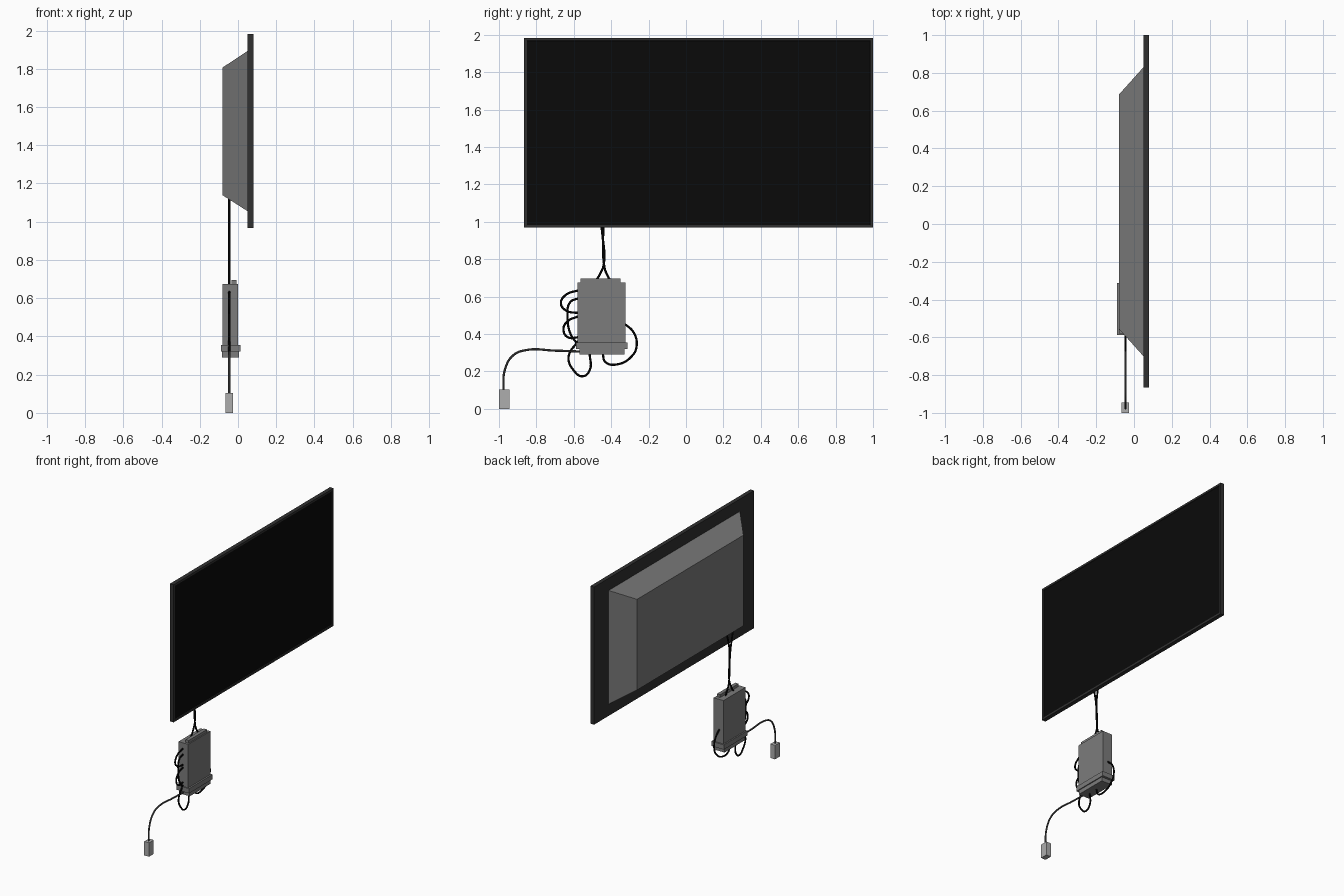
import bpy, bmesh
from mathutils import Vector

if "Cube" in bpy.data.objects:
    bpy.data.objects.remove(bpy.data.objects["Cube"])


def material(name, rgb):
    m = bpy.data.materials.new(name)
    m.diffuse_color = (*rgb, 1)
    m.use_nodes = True
    m.node_tree.nodes["Principled BSDF"].inputs["Base Color"].default_value = m.diffuse_color
    return m


FRAME = material("frame_dark", (0.03, 0.03, 0.03))
BLACK = material("black", (0.003, 0.003, 0.003))
GREY = material("housing_grey", (0.2, 0.2, 0.2))
CORD = material("cord_grey", (0.08, 0.08, 0.08))
PLUG = material("plug_grey", (0.42, 0.42, 0.42))


def finish(name, bm, *mats):
    bmesh.ops.recalc_face_normals(bm, faces=bm.faces)
    me = bpy.data.meshes.new(name)
    bm.to_mesh(me)
    bm.free()
    ob = bpy.data.objects.new(name, me)
    bpy.context.collection.objects.link(ob)
    for m in mats:
        me.materials.append(m)
    return ob


def block(bm, lo, hi):
    """Add an axis-aligned box between two corners."""
    verts = bmesh.ops.create_cube(bm, size=1)["verts"]
    lo, hi = Vector(lo), Vector(hi)
    for v in verts:
        v.co = (lo + hi) / 2 + v.co * (hi - lo)
    return verts


def box(name, lo, hi, mat):
    bm = bmesh.new()
    block(bm, lo, hi)
    return finish(name, bm, mat)


def cable(name, pts, radius, mat, x=-0.045):
    """Smooth round cable through (y, z) points."""
    cu = bpy.data.curves.new(name, "CURVE")
    cu.dimensions = "3D"
    cu.bevel_depth = radius
    cu.bevel_resolution = 2
    cu.resolution_u = 8
    cu.use_fill_caps = True
    sp = cu.splines.new("BEZIER")
    sp.bezier_points.add(len(pts) - 1)
    for bp, (y, z) in zip(sp.bezier_points, pts):
        bp.co = (x, y, z)
        bp.handle_left_type = bp.handle_right_type = "AUTO"
    ob = bpy.data.objects.new(name, cu)
    bpy.context.collection.objects.link(ob)
    cu.materials.append(mat)
    bpy.ops.object.select_all(action="DESELECT")
    ob.select_set(True)
    bpy.context.view_layer.objects.active = ob
    bpy.ops.object.convert(target="MESH")
    bpy.ops.object.shade_smooth_by_angle()


# Screen panel: dark frame with a recessed black display
bm = bmesh.new()
block(bm, (0.05, -0.865, 0.968), (0.08, 1.0, 1.983))
bm.normal_update()
front = max(bm.faces, key=lambda f: f.calc_center_median().x)
bmesh.ops.inset_region(bm, faces=[front], thickness=0.02)
bmesh.ops.inset_region(bm, faces=[front], thickness=0.002, depth=-0.005)
front.material_index = 1
finish("screen_panel", bm, FRAME, BLACK)

# Tapered rear housing
bm = bmesh.new()
for v in block(bm, (-0.08, -0.70, 1.055), (0.05, 0.83, 1.893)):
    if v.co.x < 0:
        v.co.y = 0.685 if v.co.y > 0 else -0.555
        v.co.z = 1.807 if v.co.z > 1.5 else 1.138
finish("rear_housing", bm, GREY)

# Hanging control box: body, strap band, base and top ridge
box("control_box", (-0.08, -0.58, 0.35), (0.0, -0.323, 0.675), GREY)
box("box_band", (-0.09, -0.588, 0.32), (0.012, -0.312, 0.355), GREY)
box("box_base", (-0.083, -0.57, 0.29), (0.005, -0.33, 0.322), GREY)
box("box_top_ridge", (-0.034, -0.563, 0.67), (-0.008, -0.35, 0.696), GREY)

# Pair of cables from screen to box
cable("screen_cable_a", [(-0.485, 1.125), (-0.46, 1.02), (-0.447, 0.93),
                         (-0.44, 0.77), (-0.455, 0.73), (-0.49, 0.67)], 0.006, BLACK)
cable("screen_cable_b", [(-0.41, 1.125), (-0.438, 1.02), (-0.443, 0.93),
                         (-0.438, 0.77), (-0.428, 0.73), (-0.395, 0.67)], 0.006, BLACK)

# Looped cables around the box
loops = {
    "upper": [(-.57, .635), (-.644, .608), (-.669, .565), (-.644, .527), (-.57, .511)],
    "long": [(-.57, .592), (-.619, .57), (-.633, .49), (-.617, .40), (-.57, .335)],
    "middle": [(-.57, .497), (-.639, .463), (-.655, .42), (-.633, .383), (-.57, .383)],
    "lower": [(-.575, .365), (-.628, .276), (-.601, .206), (-.553, .174),
              (-.515, .206), (-.515, .295)],
    "side": [(-.335, .46), (-.28, .408), (-.264, .335), (-.29, .281),
             (-.365, .238), (-.43, .249), (-.446, .298)],
}
for key, pts in loops.items():
    cable(key + "_loop_cable", pts, 0.006, BLACK)

# Power cord and plug
cable("power_cord", [(-.56, .306), (-.70, .311), (-.855, .314), (-.925, .285),
                     (-.968, .21), (-.977, .09)], 0.006, CORD)
box("power_plug", (-0.065, -1.0, 0.0), (-0.026, -0.945, 0.103), PLUG)
